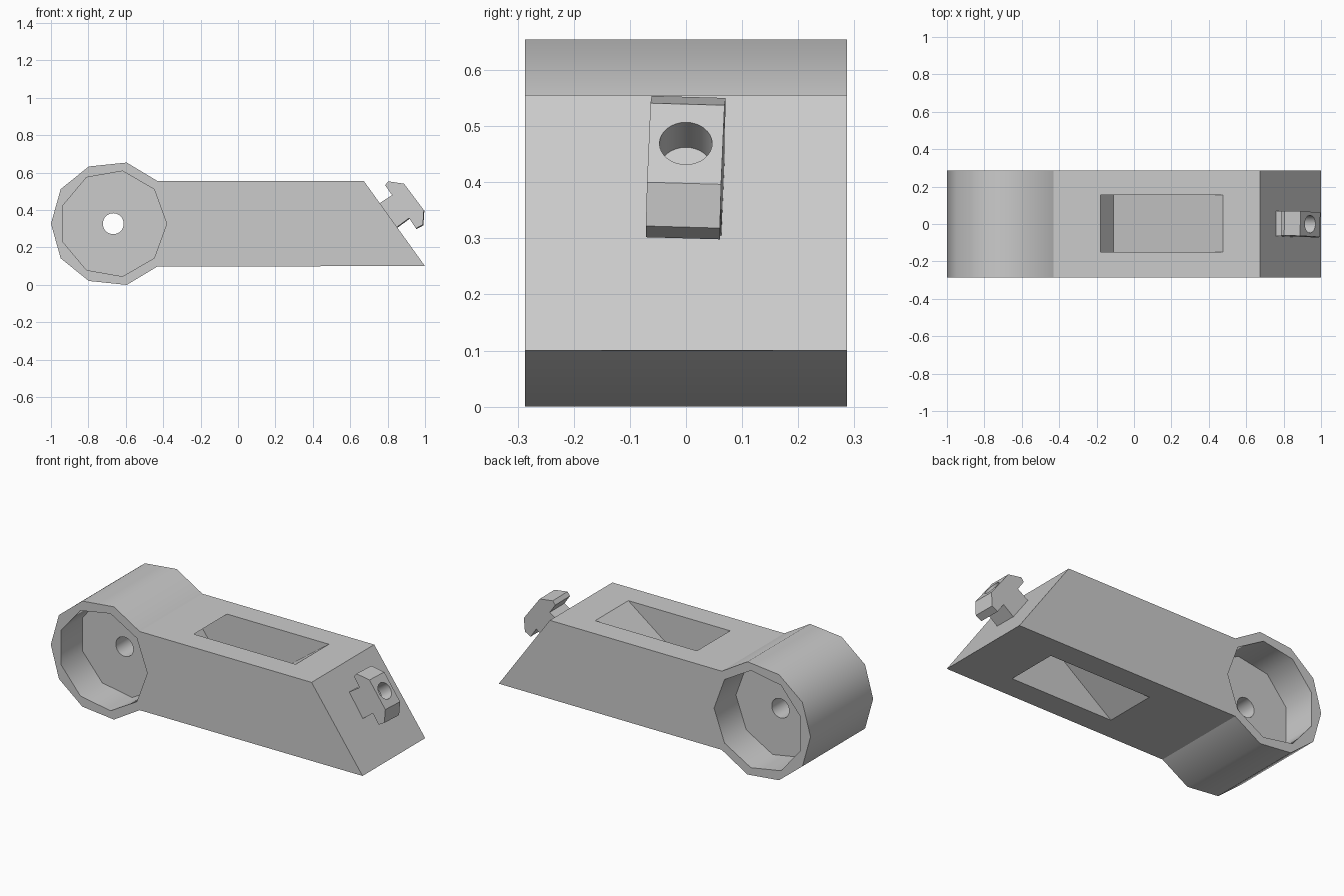
import bpy, bmesh, math
from mathutils import Vector, Matrix

if "Cube" in bpy.data.objects:
    bpy.data.objects.remove(bpy.data.objects["Cube"])

grey = bpy.data.materials.new("plain_grey")
grey.use_nodes = True
grey.diffuse_color = (0.6, 0.6, 0.6, 1)
grey.node_tree.nodes["Principled BSDF"].inputs["Base Color"].default_value = (0.6, 0.6, 0.6, 1)


def prism(name, profile, y0, y1):
    """Extrude an (x, z) profile along y."""
    bm = bmesh.new()
    face = bm.faces.new([bm.verts.new((x, y0, z)) for x, z in profile])
    new = bmesh.ops.extrude_face_region(bm, geom=[face])["geom"]
    bmesh.ops.translate(bm, vec=(0, y1 - y0, 0),
                        verts=[v for v in new if isinstance(v, bmesh.types.BMVert)])
    bmesh.ops.recalc_face_normals(bm, faces=bm.faces)
    mesh = bpy.data.meshes.new(name)
    bm.to_mesh(mesh)
    bm.free()
    mesh.materials.append(grey)
    obj = bpy.data.objects.new(name, mesh)
    bpy.context.collection.objects.link(obj)
    return obj


def circle(cx, cz, r, n):
    return [(cx + r * math.cos(math.tau * i / n), cz + r * math.sin(math.tau * i / n))
            for i in range(n)]


def activate(obj):
    bpy.ops.object.select_all(action='DESELECT')
    obj.select_set(True)
    bpy.context.view_layer.objects.active = obj


def cut(obj, cutter):
    cutter.hide_render = True
    mod = obj.modifiers.new("cut", 'BOOLEAN')
    mod.operation = 'DIFFERENCE'
    mod.solver = 'EXACT'
    mod.object = cutter
    activate(obj)
    bpy.ops.object.modifier_apply(modifier=mod.name)
    bpy.data.objects.remove(cutter)


HALF = 0.287            # half width
MID = 0.327             # height of the hub axis
HUB_X = -0.667

# Arm: faceted hub running into a beam with a slanted end
upper = [(-0.43, 0.555), (-0.595, 0.654), (-0.798, 0.633), (-0.948, 0.512)]
lower = [(x, 2 * MID - z) for x, z in reversed(upper)]
arm = prism("arm", upper + [(-1, MID)] + lower + [(1, 0.1), (0.673, 0.555)], -HALF, HALF)

# Hub recess on both sides, and the axle hole through the web
for side in (-1, 1):
    cut(arm, prism("hub_recess", circle(HUB_X, MID, 0.286, 9), side * 0.087, side * 0.35))
cut(arm, prism("axle_hole", circle(HUB_X, MID, 0.056, 32), -0.4, 0.4))

# Slanted blind pockets: one from the top, its half turn from below
a, b = Vector((-0.11, 0.122)), Vector((-0.34, 0.435))
run = Vector((0.804, 0.595)) * 0.95
pocket = [a, a + run, b + run, b]
centre = Vector((0.251, MID))
cut(arm, prism("top_pocket", pocket, -0.15, 0.154))
cut(arm, prism("bottom_pocket", [2 * centre - p for p in pocket], -0.15, 0.154))

activate(arm)
bpy.ops.object.shade_smooth_by_angle(angle=math.radians(42))
for p in arm.data.polygons:          # flat beam faces stay flat
    if abs(p.normal.z) > 0.999 or abs(p.normal.y) > 0.999:
        p.use_smooth = False

# Latch: T-shaped catch on the slanted end
latch = prism("latch", [(0.759, 0.435), (0.825, 0.478), (0.788, 0.531), (0.804, 0.552),
                        (0.889, 0.539), (0.995, 0.398), (0.99, 0.32), (0.953, 0.3),
                        (0.916, 0.355), (0.851, 0.307)], -0.066, 0.066)
normal = Vector((0.81, 0, 0.586)).normalized()
hole = prism("latch_hole", circle(0, 0, 0.047, 32), -0.075, 0.075)
face_centre = Vector((0.94, 0, 0.468))
hole.data.transform(Matrix.Translation(face_centre)
                    @ Vector((0, 1, 0)).rotation_difference(normal).to_matrix().to_4x4())
cut(latch, hole)
pivot = Matrix.Translation((0.87, 0, 0.43))
latch.data.transform(pivot @ Matrix.Rotation(math.radians(-2), 4, normal) @ pivot.inverted())
activate(latch)
bpy.ops.object.shade_smooth_by_angle(angle=math.radians(25))
